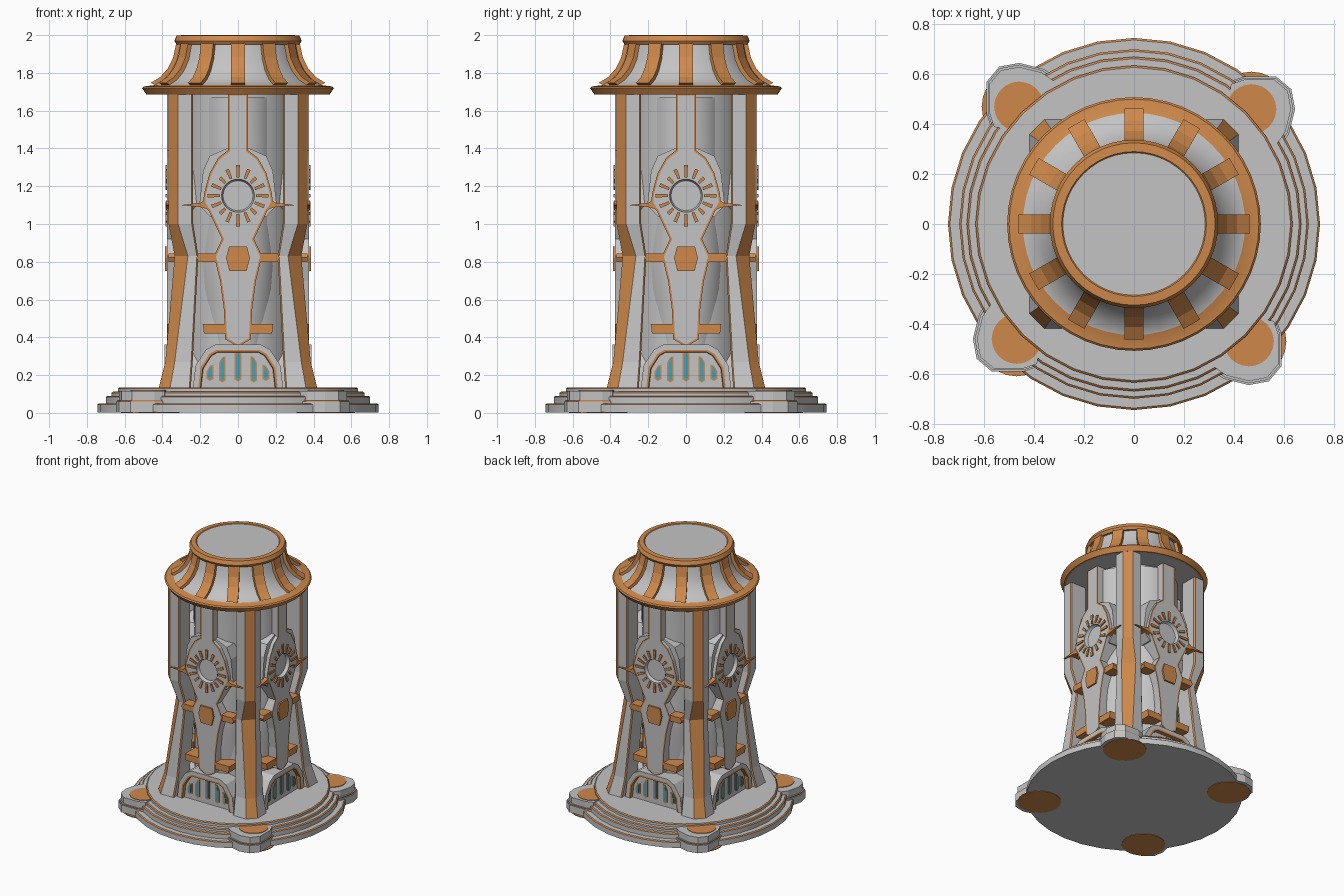
import bpy, bmesh, math
from mathutils import Matrix

cube = bpy.data.objects.get("Cube")
if cube:
    bpy.data.objects.remove(cube)


def material(name, rgb):
    m = bpy.data.materials.new(name)
    m.use_nodes = True
    m.diffuse_color = (*rgb, 1)
    m.node_tree.nodes["Principled BSDF"].inputs["Base Color"].default_value = (*rgb, 1)
    return m


MATS = [material("pale stone", (0.55, 0.55, 0.55)),
        material("copper trim", (0.62, 0.25, 0.07)),
        material("blue glass", (0.05, 0.36, 0.52))]
GREY, COPPER, BLUE = range(3)


def finish(bm, name, smooth=False):
    bmesh.ops.recalc_face_normals(bm, faces=bm.faces)
    me = bpy.data.meshes.new(name)
    bm.to_mesh(me)
    bm.free()
    for m in MATS:
        me.materials.append(m)
    ob = bpy.data.objects.new(name, me)
    bpy.context.collection.objects.link(ob)
    if smooth:
        bpy.ops.object.select_all(action='DESELECT')
        ob.select_set(True)
        bpy.context.view_layer.objects.active = ob
        bpy.ops.object.shade_smooth_by_angle(angle=math.radians(30))
    return ob


def around(ob, n=4):
    """Repeat a part n times about the vertical axis."""
    for i in range(1, n):
        c = ob.copy()
        c.name = f"{ob.name}_{i + 1}"
        c.matrix_world = Matrix.Rotation(math.tau * i / n, 4, 'Z') @ ob.matrix_world
        bpy.context.collection.objects.link(c)
    return ob


def mirrored(half):
    return half + [(-x, z) for x, z in reversed(half) if x > 0]


def prism(name, polys, front, back, mat=GREY, insets=()):
    """Outlines in x,z pushed from y=front to y=back; insets are (width, depth, ring colour)."""
    bm = bmesh.new()
    fronts = []
    for poly in polys:
        a = [bm.verts.new((x, front, z)) for x, z in poly]
        b = [bm.verts.new((x, back, z)) for x, z in poly]
        fronts.append(bm.faces.new(a))
        bm.faces.new(b)
        for i in range(len(a)):
            j = (i + 1) % len(a)
            bm.faces.new((a[i], a[j], b[j], b[i]))
    bmesh.ops.recalc_face_normals(bm, faces=bm.faces)
    for f in bm.faces:
        f.material_index = mat
    for width, depth, ring in insets:
        res = bmesh.ops.inset_region(bm, faces=fronts, thickness=width, depth=depth,
                                     use_even_offset=True)
        for f in res["faces"]:
            f.material_index = ring
    return finish(bm, name)


def lathe(name, profile, n=48, smooth=True):
    """Profile of (radius, z, colour of the band leading to this point)."""
    bm = bmesh.new()
    rings = []
    for r, z, _ in profile:
        count = n if r else 1
        rings.append([bm.verts.new((r * math.cos(math.tau * i / n),
                                    r * math.sin(math.tau * i / n), z)) for i in range(count)])
    for a, b, p in zip(rings, rings[1:], profile[1:]):
        for i in range(n):
            j = (i + 1) % n
            vs = dict.fromkeys((a[i % len(a)], a[j % len(a)], b[j % len(b)], b[i % len(b)]))
            bm.faces.new(list(vs)).material_index = p[2]
    return finish(bm, name, smooth)


def loft(name, sections, colour):
    """Skin between stacked closed sections; colour(side) picks the band colour."""
    bm = bmesh.new()
    rings = [[bm.verts.new(p) for p in s] for s in sections]
    n = len(rings[0])
    for a, b in zip(rings, rings[1:]):
        for i in range(n):
            j = (i + 1) % n
            bm.faces.new((a[i], a[j], b[j], b[i])).material_index = colour(i)
    bm.faces.new(rings[0])
    bm.faces.new(rings[-1])
    return finish(bm, name)


# Stepped round base with copper edges
profile = [(0, 0.003, GREY), (0.745, 0.003, GREY)]
for r, z, inner in ((0.745, 0.05, 0.7), (0.7, 0.09, 0.67), (0.67, 0.112, 0.635), (0.635, 0.135, 0)):
    profile += [(r, z - 0.006, GREY), (r - 0.008, z, COPPER), (inner, z, GREY)]
lathe("stepped_base", profile, 32)

# Corner lobes of the base
LOBE = [(.585, .31), (.62, .36), (.645, .46), (.63, .54), (.57, .59), (.44, .59), (.38, .57), (.35, .35)]
CX, CY = 0.47, 0.46


def lobe_ring(scale, z):
    return [(CX + (x - CX) * scale, CY + (y - CY) * scale, z) for x, y in LOBE]


around(loft("base_lobe", [lobe_ring(1, 0.003), lobe_ring(1, 0.06)], lambda i: GREY))
around(loft("lobe_trim", [lobe_ring(0.96, 0.05), lobe_ring(0.96, 0.068)], lambda i: COPPER))
around(loft("lobe_step", [lobe_ring(0.91, 0.06), lobe_ring(0.91, 0.116)], lambda i: GREY))
for name, r, z in (("lobe_disc", 0.1, 0.114), ("lobe_foot", 0.15, 0)):
    disc = lathe(name, [(0, z, COPPER), (r, z, COPPER), (r, z + 0.006, COPPER), (0, z + 0.006, COPPER)], 24)
    disc.matrix_world = Matrix.Translation((CX, CY, 0))
    around(disc)

# Core shaft and the rounded barrel behind each panel
lathe("core_shaft", [(0, 0.13, GREY), (0.3, 0.13, GREY), (0.3, 1.7, GREY), (0, 1.7, GREY)])
barrel = lathe("wall_barrel", [(0, 0.13, GREY), (0.17, 0.13, GREY), (0.187, 0.45, GREY), (0.208, 0.65, GREY),
                               (0.213, 0.78, GREY), (0.2, 1.0, GREY), (0.2, 1.67, GREY), (0, 1.67, GREY)])
barrel.matrix_world = Matrix.Translation((0, -0.13, 0))
around(barrel)

# Corner columns with a copper chamfer: z, outer, chamfer, inner edge
sections = []
for z, o, c, n in ((0.13, 0.42, 0.36, 0.25), (0.27, 0.385, 0.335, 0.24), (0.83, 0.335, 0.265, 0.21),
                   (1.0, 0.367, 0.317, 0.237), (1.7, 0.367, 0.317, 0.237)):
    t = 0.008
    sections.append([(o, c, z), (c, o, z), (n + t, o, z), (n, o - t, z),
                     (n, n, z), (o - t, n, z), (o, n + t, z)])
around(loft("corner_column", sections, lambda i: COPPER if i in (0, 2, 5) else GREY))

# Shoulder plate behind the panel
shoulder = [(0.06, 1.4), (0.15, 1.36), (0.185, 1.28), (0.205, 1.1), (0.15, 1.04)]
around(prism("shoulder_plate", [mirrored(shoulder)], -0.35, -0.2))

# Tall front panel with copper edging and a hollow dish
outline = [(0.053, 1.69), (0.053, 1.39), (0.105, 1.35), (0.15, 1.27), (0.18, 1.16), (0.185, 1.1), (0.155, 1.07),
           (0.085, 0.92), (0.127, 0.83), (0.095, 0.7), (0.075, 0.55), (0.068, 0.39), (0, 0.35)]
panel = prism("front_panel", [mirrored(outline)], -0.375, -0.26, GREY, [(0.01, 0, COPPER)])
bm = bmesh.new()
bmesh.ops.create_uvsphere(bm, u_segments=32, v_segments=16, radius=0.087)
bmesh.ops.transform(bm, verts=bm.verts, matrix=Matrix.Translation((0, -0.375, 1.15)) @ Matrix.Diagonal((1, 0.7, 1, 1)))
for f in bm.faces:
    f.smooth = True
cutter = finish(bm, "dish_cutter")
cutter.hide_render = True
mod = panel.modifiers.new("dish", 'BOOLEAN')
mod.object, mod.operation, mod.solver = cutter, 'DIFFERENCE', 'EXACT'
bpy.context.view_layer.update()
panel.data = bpy.data.meshes.new_from_object(panel.evaluated_get(bpy.context.evaluated_depsgraph_get()))
panel.modifiers.clear()
bpy.data.objects.remove(cutter)
around(panel)

# Sunburst rays round the dish
rays = []
for i in range(16):
    a = math.tau * i / 16
    ca, sa = math.cos(a), math.sin(a)
    far = 0.162 if i % 4 == 0 else 0.15 if i % 2 else 0.135
    rays.append([(r * ca - s * sa, 1.15 + r * sa + s * ca)
                 for r, s in ((0.096, -0.007), (far, -0.01), (far, 0.01), (0.096, 0.007))])
around(prism("sun_rays", rays, -0.383, -0.374, COPPER))

# Copper badge, side spikes, clamps and lower band
around(prism("badge", [mirrored([(0.048, 0.88), (0.063, 0.82), (0.045, 0.75)])], -0.387, -0.374, COPPER))
for name, shape, front, back in (
        ("side_spike", [(0.15, 1.075), (0.18, 1.125), (0.2, 1.112), (0.305, 1.1), (0.2, 1.09)], -0.38, -0.3),
        ("clamp", [(0.1, 0.8), (0.21, 0.8), (0.22, 0.822), (0.21, 0.845), (0.1, 0.845)], -0.368, -0.29),
        ("lower_band", [(0.05, 0.42), (0.18, 0.42), (0.187, 0.47), (0.05, 0.47)], -0.372, -0.25)):
    around(prism(name, [shape, [(-x, z) for x, z in shape]], front, back, COPPER))

# Arched vent at the foot of each side, recessed inside a copper frame
arch = [(0.12, 0.362), (0.17, 0.335), (0.225, 0.25), (0.245, 0.08)]
around(prism("vent_arch", [mirrored(arch)], -0.39, -0.2, GREY,
             [(0.028, 0, GREY), (0.012, 0, COPPER), (0.003, -0.025, COPPER)]))
frames, panes = [], []
for x, low, high, slope in ((0, 0.165, 0.325, 0), (0.083, 0.16, 0.295, 0.018), (0.148, 0.168, 0.25, 0.018)):
    for s in ((1, -1) if x else (1,)):
        for target, w in ((frames, 0.018), (panes, 0.01)):
            k = 0.018 - w
            target.append([(s * (x - w), low + 0.012 + k), (s * x, low + k), (s * (x + w), low + 0.012 + k),
                           (s * (x + w), high - 0.012 - slope - k), (s * x, high - k),
                           (s * (x - w), high - 0.012 + slope - k)])
around(prism("vent_slit_frames", frames, -0.371, -0.364, COPPER))
around(prism("vent_slit_glass", panes, -0.374, -0.366, BLUE))

# Flared roof with rim, collar and cap
CURVE = [(0.445, 1.735), (0.395, 1.765), (0.355, 1.81), (0.325, 1.87), (0.308, 1.95)]
lathe("flared_roof",
      [(0, 1.685, GREY), (0.47, 1.685, GREY), (0.485, 1.685, COPPER), (0.508, 1.72, COPPER),
       (0.5, 1.728, COPPER), (0.445, 1.735, COPPER)]
      + [(r, z, GREY) for r, z in CURVE[1:]]
      + [(0.325, 1.95, COPPER), (0.337, 1.97, COPPER), (0.325, 1.998, COPPER), (0.29, 2.0, COPPER),
         (0.285, 1.995, COPPER), (0, 1.995, GREY)], 48)

# Twelve roof ribs following the flare
rib = [(r + 0.018, z + 0.012) for r, z in CURVE] + [(r - 0.03, z - 0.01) for r, z in reversed(CURVE)]
around(prism("roof_rib", [rib], -0.038, 0.038, COPPER), 12)
